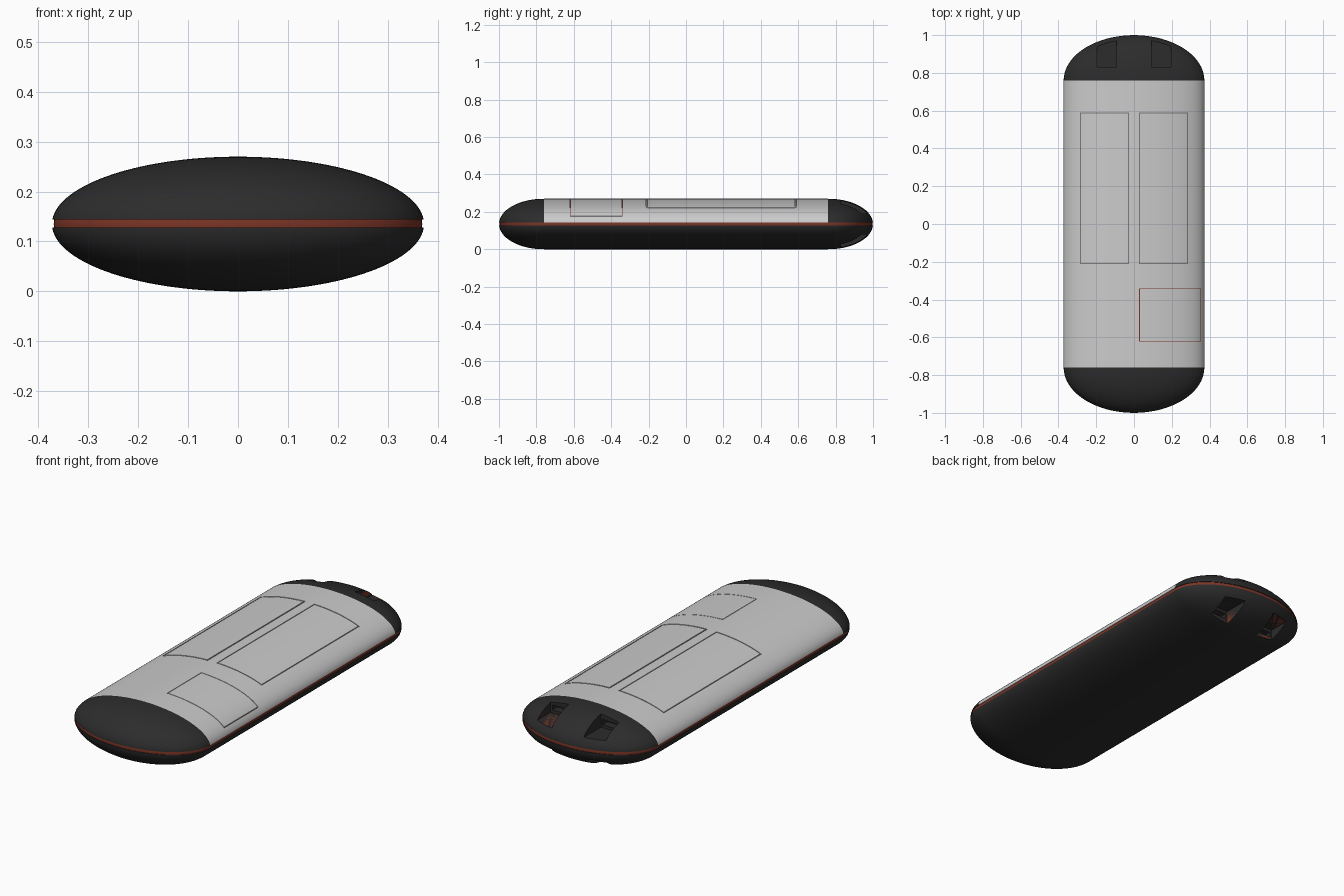
import bpy, bmesh
from math import sin, cos, pi

if "Cube" in bpy.data.objects:
    bpy.data.objects.remove(bpy.data.objects["Cube"])

ZC = 0.135          # mid height
CAP = 0.76          # where the rounded ends begin
N, M = 128, 20      # ring and cap resolution


def material(name, rgb):
    m = bpy.data.materials.new(name)
    m.diffuse_color = (*rgb, 1)
    m.use_nodes = True
    m.node_tree.nodes["Principled BSDF"].inputs["Base Color"].default_value = m.diffuse_color
    return m


DARK = material("dark", (0.025, 0.025, 0.025))
RED = material("dark_red", (0.2, 0.035, 0.02))
SHADE = material("groove_grey", (0.2, 0.2, 0.2))


def add_object(name, bm, mat=None):
    bmesh.ops.recalc_face_normals(bm, faces=bm.faces[:])
    me = bpy.data.meshes.new(name)
    bm.to_mesh(me)
    bm.free()
    ob = bpy.data.objects.new(name, me)
    bpy.context.collection.objects.link(ob)
    if mat:
        me.materials.append(mat)
    return ob


def hull(name, inset, cuts, mat=None):
    """Elliptical tube with ellipsoid ends, trimmed by (point, outward normal) planes."""
    a, b, c = 0.373 - inset, ZC - inset, 0.24 - inset
    bm = bmesh.new()
    half = [(CAP + c * sin(i / M * pi / 2), cos(i / M * pi / 2)) for i in range(M)]
    stations = [(-y, s) for y, s in reversed(half)] + half
    rings = [[bm.verts.new((a * s * cos(2 * pi * k / N), y, ZC + b * s * sin(2 * pi * k / N)))
              for k in range(N)] for y, s in stations]
    for r, q in zip(rings, rings[1:]):
        for k in range(N):
            bm.faces.new((r[k], r[k - 1], q[k - 1], q[k]))
    for ring, y in ((rings[0], -CAP - c), (rings[-1], CAP + c)):
        tip = bm.verts.new((0, y, ZC))
        for k in range(N):
            bm.faces.new((ring[k], ring[k - 1], tip))
    for co, no in cuts:
        bmesh.ops.bisect_plane(bm, geom=bm.verts[:] + bm.edges[:] + bm.faces[:], dist=1e-5,
                               plane_co=co, plane_no=no, clear_outer=True)
        bmesh.ops.holes_fill(bm, edges=[e for e in bm.edges if e.is_boundary], sides=0)
    return add_object(name, bm, mat)


def box(x0, x1, y0, y1, z0, z1):
    bm = bmesh.new()
    bmesh.ops.create_cube(bm, size=1)
    for v in bm.verts:
        v.co = [lo + (t + 0.5) * (hi - lo) for t, lo, hi in
                zip(v.co, (x0, y0, z0), (x1, y1, z1))]
    return add_object("cutter", bm)


def frame(x0, x1, y0, y1, w):
    """Thin rectangular ring standing through the roof."""
    bm = bmesh.new()
    loops = []
    for d in (w / 2, -w / 2):
        loops.append([bm.verts.new((x, y, 0.15)) for x, y in
                      ((x0 - d, y0 - d), (x1 + d, y0 - d), (x1 + d, y1 + d), (x0 - d, y1 + d))])
    o, i = loops
    for k in range(4):
        bm.faces.new((o[k - 1], o[k], i[k], i[k - 1]))
    ext = bmesh.ops.extrude_face_region(bm, geom=bm.faces[:])["geom"]
    bmesh.ops.translate(bm, vec=(0, 0, 0.2),
                        verts=[g for g in ext if isinstance(g, bmesh.types.BMVert)])
    return add_object("cutter", bm)


def cut(ob, cutters):
    for c in cutters:
        mod = ob.modifiers.new("cut", 'BOOLEAN')
        mod.operation, mod.solver, mod.object = 'DIFFERENCE', 'EXACT', c
    dg = bpy.context.evaluated_depsgraph_get()
    me = bpy.data.meshes.new_from_object(ob.evaluated_get(dg))
    ob.modifiers.clear()
    ob.data = me


# Planes: seam groove at mid height, cap joints front and back
above = ((0, 0, 0.144), (0, 0, -1))
below = ((0, 0, 0.128), (0, 0, 1))

# Hull parts
roof = hull("roof_shell", 0, [above, ((0, CAP, 0), (0, 1, 0)), ((0, -CAP, 0), (0, -1, 0))])
nose = hull("nose_cap", 0, [above, ((0, -CAP, 0), (0, 1, 0))], DARK)
tail = hull("tail_cap", 0, [above, ((0, CAP, 0), (0, -1, 0))], DARK)
belly = hull("belly_shell", 0, [below], DARK)
core = hull("inner_core", 0.0035, [], RED)
bed = hull("panel_bed", 0.003, [((0, 0, 0.2), (0, 0, -1)), ((0, 0.62, 0), (0, 1, 0)),
                                ((0, -0.25, 0), (0, -1, 0))], SHADE)

# Roof panels and side door outlines
grooves = [frame(-0.283, -0.029, -0.21, 0.587, 0.006),
           frame(0.029, 0.283, -0.21, 0.587, 0.006),
           frame(0.029, 0.354, -0.62, -0.342, 0.003)]
cut(roof, grooves)

# Exhaust pockets with a slot in the wall, above and below at the tail
top, low = [], []
for s in (-1, 1):
    xs = sorted((s * 0.092, s * 0.197))
    xi = sorted((s * 0.102, s * 0.187))
    for x, y0, z0, z1 in ((xs, 0.83, 0.19, 0.32), (xi, 0.79, 0.205, 0.232)):
        top.append(box(*x, y0, 1.1, z0, z1))
        low.append(box(*x, y0, 1.1, 2 * ZC - z1, 2 * ZC - z0))
cut(tail, top)
cut(belly, low)
cut(core, top + low)

for c in grooves + top + low:
    bpy.data.objects.remove(c)

# Smooth shading with crisp edges
for ob in bpy.context.collection.objects:
    ob.select_set(True)
    bpy.context.view_layer.objects.active = ob
bpy.ops.object.shade_smooth_by_angle(angle=0.6)
